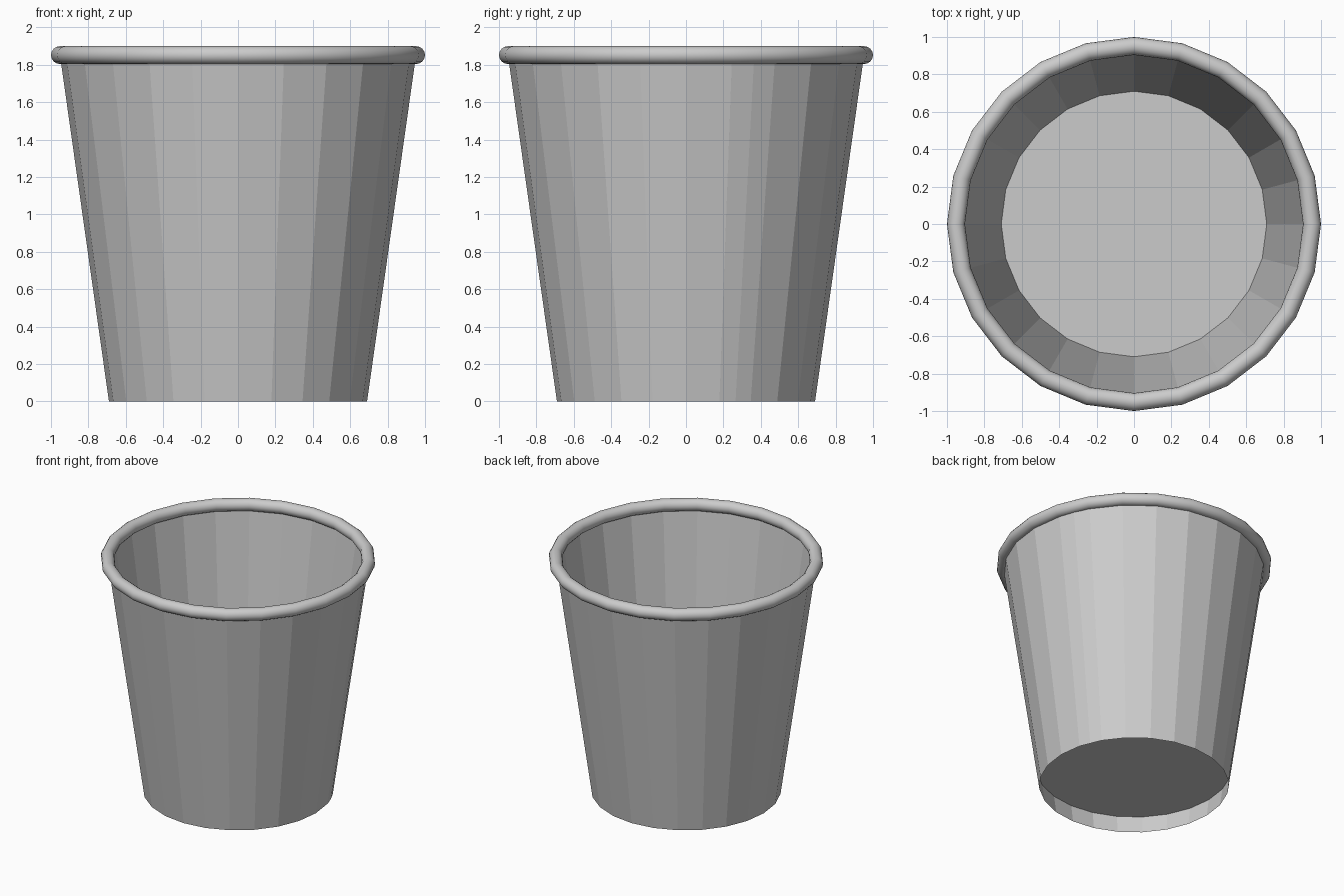
import bpy
import bmesh
from math import cos, sin, radians

if "Cube" in bpy.data.objects:
    bpy.data.objects.remove(bpy.data.objects["Cube"], do_unlink=True)

SIDES = 24
STEP = 360 / SIDES
BASE_R, TOP_R, TOP_Z = 0.69, 0.952, 1.852
FLOOR_Z = 0.14

paper = bpy.data.materials.new("paper_grey")
paper.use_nodes = True
colour = (0.6, 0.6, 0.6, 1)
paper.diffuse_color = colour
paper.node_tree.nodes["Principled BSDF"].inputs["Base Color"].default_value = colour


def wall_radius(z):
    return BASE_R + (TOP_R - BASE_R) * z / TOP_Z


def ring(bm, z, angles, grow=0.0):
    r = wall_radius(z) + grow
    return [bm.verts.new((r * cos(radians(a)), r * sin(radians(a)), z)) for a in angles]


def finish(bm, name):
    mesh = bpy.data.meshes.new(name)
    bm.to_mesh(mesh)
    bm.free()
    mesh.materials.append(paper)
    obj = bpy.data.objects.new(name, mesh)
    bpy.context.collection.objects.link(obj)
    return obj


def strip(name, angles, closed, grow=0.0):
    bm = bmesh.new()
    low = ring(bm, 0, angles, grow)
    high = ring(bm, TOP_Z, angles, grow)
    count = len(angles)
    for i in range(count if closed else count - 1):
        j = (i + 1) % count
        bm.faces.new((low[i], low[j], high[j], high[i]))
    return finish(bm, name)


around = [i * STEP for i in range(SIDES)]

# Tapered paper wall, reaching into the rolled rim
strip("cup_wall", around, True)

# Overlapping side seam
strip("side_seam", [STEP, 1.5 * STEP, 2 * STEP], False, 0.002)

# Raised floor, leaving a recess below
bm = bmesh.new()
bm.faces.new(ring(bm, FLOOR_Z, around))
finish(bm, "cup_floor")

# Rolled rim
bpy.ops.mesh.primitive_torus_add(
    major_segments=SIDES, minor_segments=16,
    major_radius=TOP_R, minor_radius=0.048, location=(0, 0, TOP_Z))
rim = bpy.context.object
rim.name = "rolled_rim"
rim.data.materials.append(paper)
bpy.ops.object.shade_smooth_by_angle(angle=radians(40))
